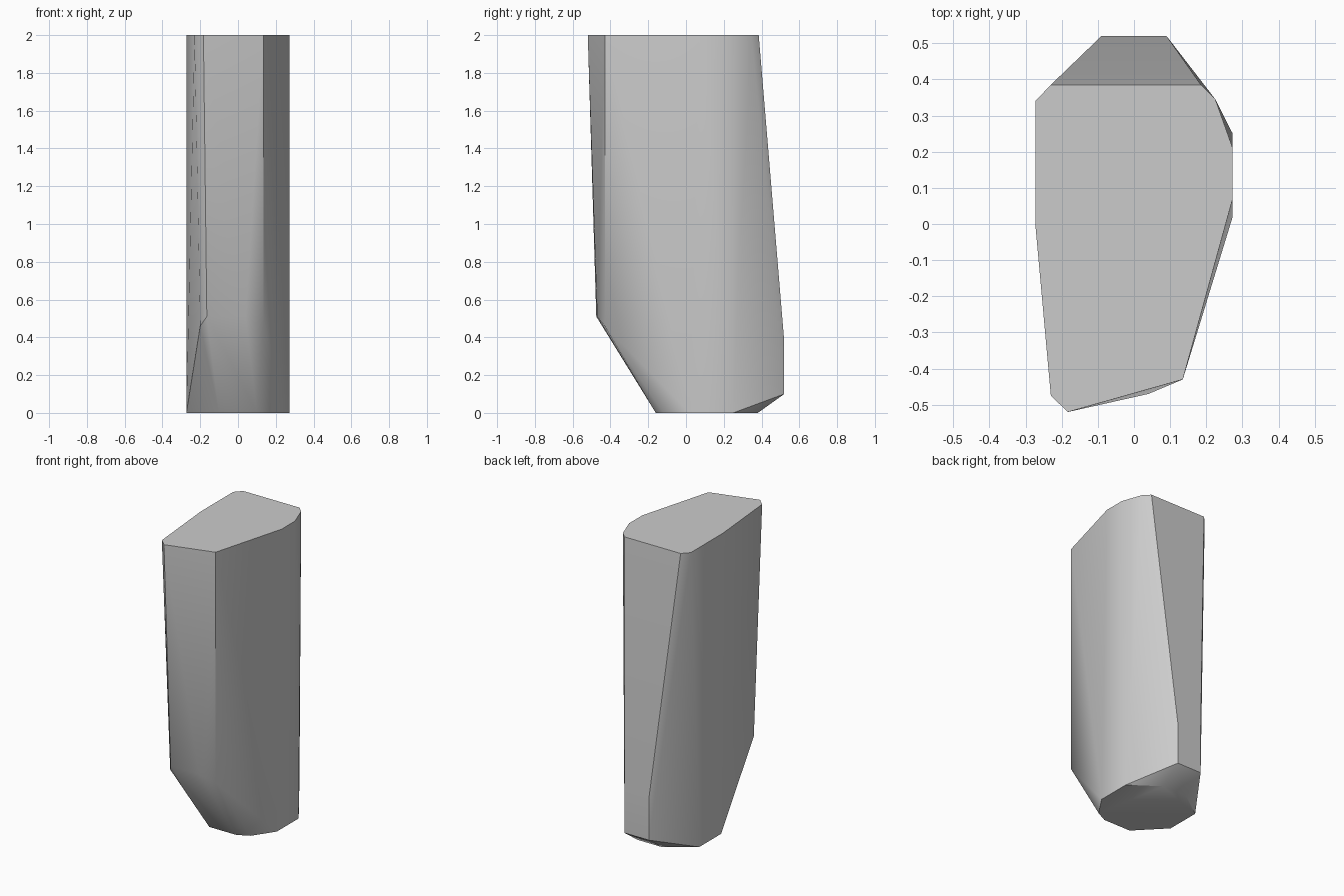
import bpy
import bmesh
import math

cube = bpy.data.objects.get("Cube")
if cube:
    bpy.data.objects.remove(cube, do_unlink=True)

HALF_W = 0.273

stone = bpy.data.materials.new("stone grey")
stone.use_nodes = True
colour = (0.6, 0.6, 0.6, 1.0)
stone.diffuse_color = colour
stone.node_tree.nodes["Principled BSDF"].inputs["Base Color"].default_value = colour

# Flat top outline
top = [(-HALF_W, 0.34), (-0.23, 0.385), (0.185, 0.385), (0.225, 0.345),
       (HALF_W, 0.21), (HALF_W, 0.07), (0.135, -0.43), (-0.183, -0.52),
       (-0.23, -0.475), (-HALF_W, 0.0)]
points = [(x, y, 2.0) for x, y in top]

# Mirrored base octagon and the upright foot of the back face
for side in (-1, 1):
    points += [(side * HALF_W, y, 0.0) for y in (0.02, 0.25)]
    points += [(side * 0.1, -0.16, 0.0), (side * 0.09, 0.38, 0.0)]
    points += [(side * 0.09, 0.52, z) for z in (0.1, 0.38)]

# Undercut edge of the front face, and its base corner
points += [(-0.2, -0.43, 0.46), (-0.165, -0.475, 0.51), (0.04, -0.47, 0.51),
           (0.135, -0.43, 0.46), (0.178, -0.12, 0.0)]

# Wrap the corners in a convex faceted shell
bm = bmesh.new()
for p in points:
    bm.verts.new(p)
hull = bmesh.ops.convex_hull(bm, input=bm.verts[:])
loose = {g for g in hull["geom_interior"] + hull["geom_unused"]
         if isinstance(g, bmesh.types.BMVert)}
if loose:
    bmesh.ops.delete(bm, geom=list(loose), context='VERTS')
bmesh.ops.dissolve_limit(bm, angle_limit=math.radians(0.5),
                         verts=bm.verts[:], edges=bm.edges[:])
bmesh.ops.recalc_face_normals(bm, faces=bm.faces[:])
mesh = bpy.data.meshes.new("rock_pillar")
bm.to_mesh(mesh)
bm.free()
mesh.materials.append(stone)

pillar = bpy.data.objects.new("rock_pillar", mesh)
bpy.context.collection.objects.link(pillar)
bpy.ops.object.select_all(action='DESELECT')
pillar.select_set(True)
bpy.context.view_layer.objects.active = pillar
bpy.ops.object.shade_smooth_by_angle(angle=math.radians(40))
